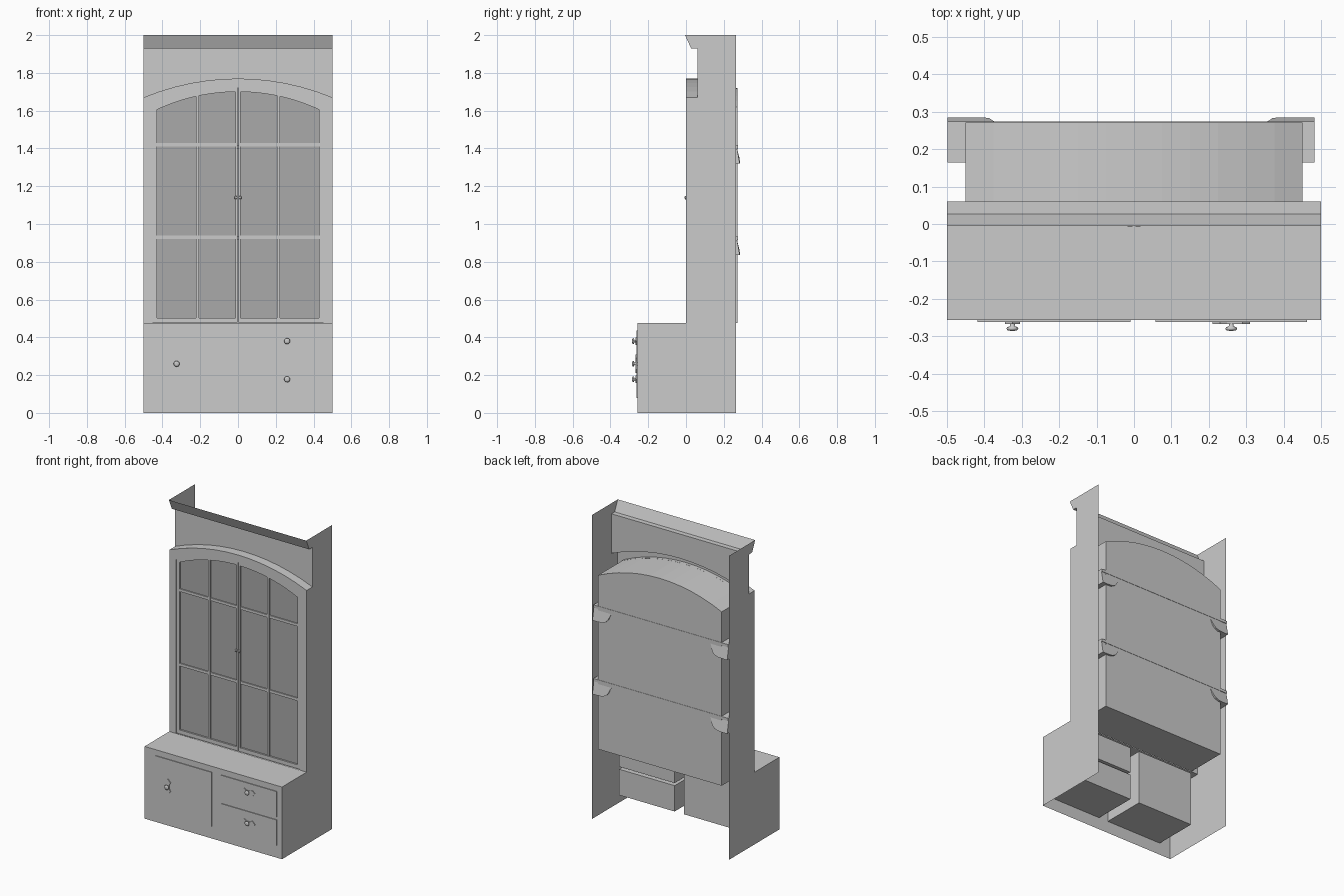
import bpy, bmesh, math
from mathutils import Matrix

if "Cube" in bpy.data.objects:
    bpy.data.objects.remove(bpy.data.objects["Cube"])

N = 12  # segments in each arch


def mesh_object(name, verts, faces, fix_normals=True):
    me = bpy.data.meshes.new(name)
    me.from_pydata(verts, [], faces)
    bm = bmesh.new()
    bm.from_mesh(me)
    if fix_normals:
        bmesh.ops.recalc_face_normals(bm, faces=bm.faces)
    bm.to_mesh(me)
    bm.free()
    ob = bpy.data.objects.new(name, me)
    bpy.context.collection.objects.link(ob)
    return ob


def box(name, x0, x1, y0, y1, z0, z1):
    v = [(x, y, z) for x in (x0, x1) for y in (y0, y1) for z in (z0, z1)]
    f = [(0, 1, 3, 2), (4, 6, 7, 5), (0, 4, 5, 1), (2, 3, 7, 6), (0, 2, 6, 4), (1, 5, 7, 3)]
    return mesh_object(name, v, f)


def prism(name, outline, y0, y1, front=True):
    """Extrude an x-z outline along y; optionally leave the front open."""
    n = len(outline)
    v = [(x, y0, z) for x, z in outline] + [(x, y1, z) for x, z in outline]
    f = [(i, (i + 1) % n, n + (i + 1) % n, n + i) for i in range(n)]
    f.append(tuple(range(n, 2 * n)))
    if front:
        f.append(tuple(range(n)))
    return mesh_object(name, v, f)


def ring(name, outer, inner, y0, y1):
    """Solid frame between two matching x-z loops."""
    n = len(outer)
    v = [(x, y, z) for y in (y0, y1) for loop in (outer, inner) for x, z in loop]
    f = []
    for i in range(n):
        j = (i + 1) % n
        f += [(i, j, n + j, n + i), (2 * n + i, 3 * n + i, 3 * n + j, 2 * n + j),
              (i, 2 * n + i, 2 * n + j, j), (n + i, n + j, 3 * n + j, 3 * n + i)]
    return mesh_object(name, v, f)


def sheet(name, rows):
    """Quad strip between two point rows."""
    a, b = rows
    n = len(a)
    return mesh_object(name, a + b, [(i, i + 1, n + i + 1, n + i) for i in range(n - 1)])


def arc_z(x, half, spring, crown):
    h = crown - spring
    r = (half * half + h * h) / (2 * h)
    return crown - r + math.sqrt(max(r * r - x * x, 0))


def arch_loop(x0, x1, bottom, half, spring, crown):
    xs = [x1 + (x0 - x1) * i / N for i in range(N + 1)]
    return [(x0, bottom), (x1, bottom)] + [(x, arc_z(x, half, spring, crown)) for x in xs]


def lathe(name, profile, loc, sides=12):
    """Turned knob whose axis points toward the front (-y)."""
    v, f = [], []
    for r, d in profile:
        for k in range(sides):
            a = 2 * math.pi * k / sides
            v.append((loc[0] + r * math.cos(a), loc[1] - d, loc[2] + r * math.sin(a)))
    for i in range(len(profile) - 1):
        for k in range(sides):
            m = (k + 1) % sides
            f.append((i * sides + k, i * sides + m, (i + 1) * sides + m, (i + 1) * sides + k))
    f.append(tuple(range((len(profile) - 1) * sides, len(profile) * sides)))
    ob = mesh_object(name, v, f)
    for p in ob.data.polygons:
        p.use_smooth = len(p.vertices) == 4
    return ob


# thin side panels with the stepped silhouette
side = [(-.257, 0), (.265, 0), (.265, 2), (-.005, 2), (.027, 1.93), (.06, 1.93),
        (.06, 1.67), (0, 1.67), (0, .475), (-.257, .475)]
for s, tag in ((-1, "left"), (1, "right")):
    order = range(10) if s > 0 else range(9, -1, -1)
    mesh_object("side_panel_" + tag, [(s * .5, y, z) for y, z in side], [tuple(order)], False)

# base front and counter, one folded sheet
base = [(-.257, 0), (-.257, .475), (0, .475)]
sheet("base_front_and_counter", [[(x, y, z) for y, z in base] for x in (.5, -.5)])

# cornice and its soffit
cornice = [(.06, 1.93), (.027, 1.93), (-.005, 2)]
sheet("cornice", [[(x, y, z) for y, z in cornice] for x in (.5, -.5)])

# face frame around the arched opening, its ledge and the frieze behind
xs = [-.5 + i / N for i in range(N + 1)]
top = [(x, arc_z(x, .5, 1.67, 1.77)) for x in xs]
opening = [(.9 * x, arc_z(.9 * x, .45, 1.62, 1.72)) for x in xs]
inner = [(-.45, 0, .475)] + [(x, 0, z) for x, z in opening] + [(.45, 0, .475)]
outer = [(-.5, 0, .475)] + [(x, 0, z) for x, z in top] + [(.5, 0, .475)]
sheet("face_frame", [outer, inner])
sheet("arch_ledge", [[(x, 0, z) for x, z in top], [(x, .06, z) for x, z in top]])
sheet("frieze", [[(x, .06, z) for x, z in top], [(x, .06, 1.93) for x, z in top]])

# arched display compartment, open toward the doors
prism("display_compartment", arch_loop(-.45, .45, .476, .45, 1.62, 1.72), 0, .272, front=False)

# glazed doors
glass = bpy.data.materials.new("dark_glass")
glass.diffuse_color = (.4, .4, .4, 1)
glass.use_nodes = True
glass.node_tree.nodes["Principled BSDF"].inputs["Base Color"].default_value = glass.diffuse_color
pull = [(.004, 0), (.004, .005), (.009, .007), (.009, .011), (.005, .013)]
for s, tag in ((-1, "left"), (1, "right")):
    out = arch_loop(s * .002, s * .449, .478, .45, 1.62, 1.72)
    inn = arch_loop(s * .013, s * .43, .503, .43, 1.605, 1.7)
    ring("door_frame_" + tag, out, inn, .004, .022)
    pane = mesh_object("door_glass_" + tag, [(x, .015, z) for x, z in inn],
                       [tuple(range(len(inn)))[::s]], False)
    pane.data.materials.append(glass)
    box("upright_bar_" + tag, s * .207, s * .222, .007, .02, .503, arc_z(.215, .43, 1.605, 1.7))
    for i, z in enumerate((.93, 1.42)):
        box(f"cross_bar_{tag}_{i}", s * .013, s * .43, .008, .02, z - .009, z + .009)
    lathe("door_pull_" + tag, pull, (s * .011, .006, 1.14), 8)

# shelves with curved brackets poking through the back
bracket = [(0, 1.4, .27), (.135, 1.4, .27), (.122, 1.375, .276), (.112, 1.35, .283),
           (.095, 1.332, .285), (.07, 1.322, .285), (.035, 1.32, .285), (0, 1.32, .285)]
n = len(bracket)
for i, dz in enumerate((0, -.485)):
    box(f"shelf_{i}", -.499, .482, .165, .274, 1.4 + dz, 1.418 + dz)
    for s, tag, x0 in ((1, "left", -.499), (-1, "right", .482)):
        v = [(x0 + s * x, .165, z + dz) for x, z, y in bracket]
        v += [(x0 + s * x, y, z + dz) for x, z, y in bracket]
        f = [(k, (k + 1) % n, n + (k + 1) % n, n + k) for k in range(n)]
        mesh_object(f"shelf_bracket_{tag}_{i}", v,
                    f + [tuple(range(n)), tuple(range(n, 2 * n))])

# cupboard and drawers: box behind, slightly proud front
for name, x0, x1, z0, z1 in (("cupboard", -.418, -.01, .08, .437),
                             ("lower_drawer", .058, .463, .08, .25),
                             ("upper_drawer", .058, .463, .267, .437)):
    box(name, x0, x1, -.262, .035, z0, z1)

# handles: pointed backplate plus turned knob
plate = [(-.05, 0), (-.03, .02), (-.012, .01), (.012, .01), (.03, .02),
         (.05, 0), (.03, -.02), (.012, -.01), (-.012, -.01), (-.03, -.02)]
knob = [(.007, 0), (.006, .009), (.014, .012), (.016, .016), (.013, .02), (.006, .0215)]
for name, x, z, upright in (("cupboard", -.325, .26, True), ("lower_drawer", .26, .178, False),
                            ("upper_drawer", .26, .38, False)):
    shape = [(x + b, z + a) if upright else (x + a, z + b) for a, b in plate]
    prism(name + "_backplate", shape, -.267, -.261)
    lathe(name + "_knob", knob, (x, -.264, z))
